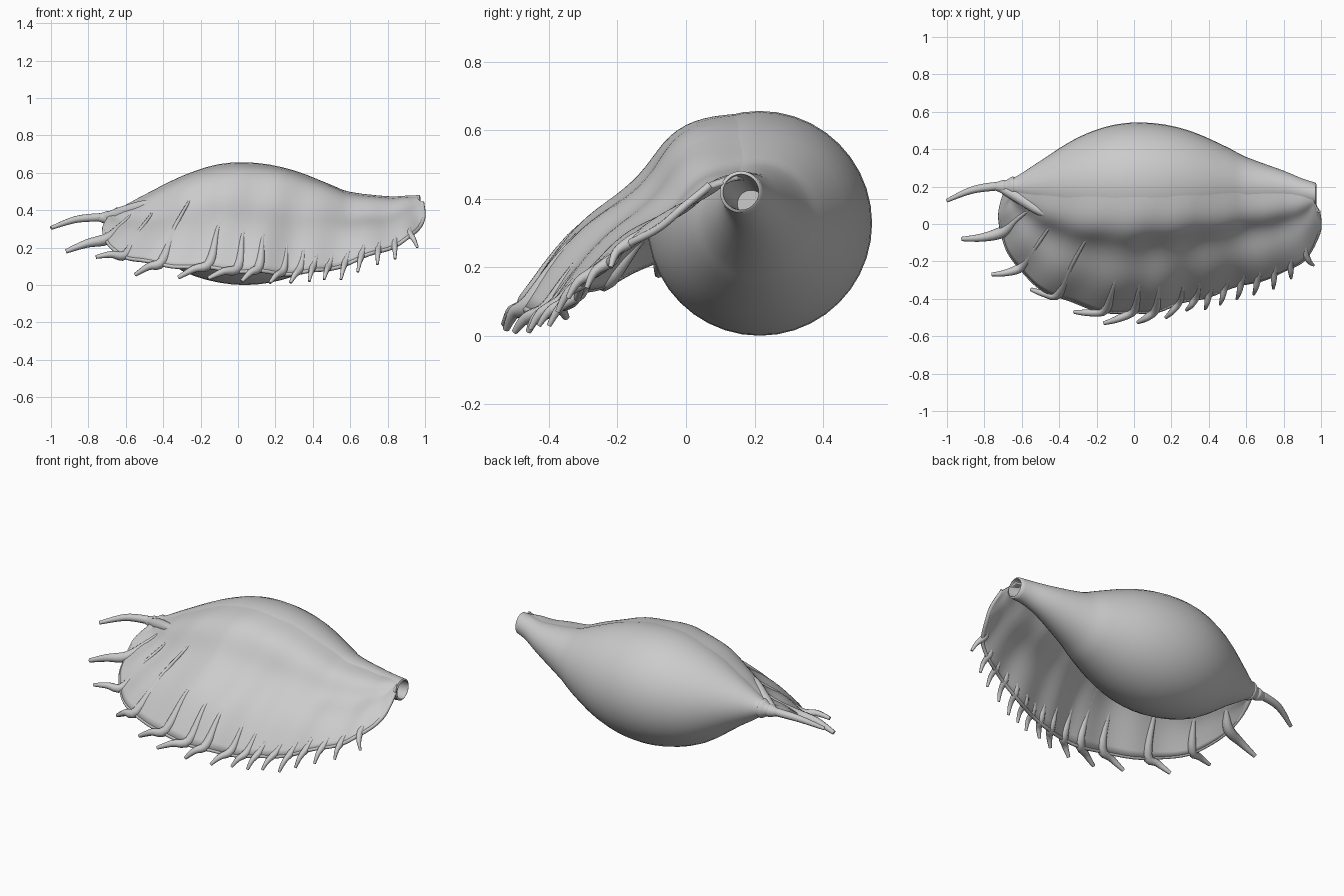
import bpy, bmesh, math
from mathutils import Vector

cube = bpy.data.objects.get("Cube")
if cube:
    bpy.data.objects.remove(cube, do_unlink=True)

shell_grey = bpy.data.materials.new("shell_grey")
shell_grey.use_nodes = True
GREY = (0.6, 0.6, 0.6, 1)
shell_grey.diffuse_color = GREY
shell_grey.node_tree.nodes["Principled BSDF"].inputs["Base Color"].default_value = GREY


def spline(points, u):
    """Catmull-Rom curve through points, u counted in points."""
    last = len(points) - 1
    i = min(max(int(u), 0), last - 1)
    f = u - i
    a, b, c, d = (Vector(points[min(max(j, 0), last)]) for j in range(i - 1, i + 3))
    return b + ((c - a) + ((a * 2 - b * 5 + c * 4 - d) + (b * 3 - a - c * 3 + d) * f) * f) * (f / 2)


def resample(points, steps):
    return [spline(points, i / steps) for i in range((len(points) - 1) * steps + 1)]


def finish(bm, name, angle=50):
    bmesh.ops.recalc_face_normals(bm, faces=bm.faces)
    mesh = bpy.data.meshes.new(name)
    bm.to_mesh(mesh)
    bm.free()
    mesh.materials.append(shell_grey)
    ob = bpy.data.objects.new(name, mesh)
    bpy.context.collection.objects.link(ob)
    bpy.ops.object.select_all(action="DESELECT")
    ob.select_set(True)
    bpy.context.view_layer.objects.active = ob
    bpy.ops.object.shade_smooth_by_angle(angle=math.radians(angle))
    return ob


def loft(name, rings, sides, along=None):
    """Skin circles given as (x, y, z, radius); along fixes their axis."""
    bm = bmesh.new()
    loops = []
    for i, ring in enumerate(rings):
        axis = along or (rings[min(i + 1, len(rings) - 1)].xyz - rings[max(i - 1, 0)].xyz).normalized()
        side = axis.cross(Vector((0, 0, 1))).normalized()
        up = side.cross(axis)
        loops.append([bm.verts.new(ring.xyz + (side * math.cos(a) + up * math.sin(a)) * ring[3])
                      for a in (math.tau * k / sides for k in range(sides))])
    for p, q in zip(loops, loops[1:]):
        for k in range(sides):
            n = (k + 1) % sides
            bm.faces.new((p[k], p[n], q[n], q[k]))
    bm.faces.new(loops[0])
    bm.faces.new(loops[-1])
    return finish(bm, name)


# Body whorl with stepped spire: x, centre y, centre z, radius
BODY = [(-.75, .2, .36, .018), (-.7, .2, .36, .036), (-.685, .2, .36, .034),
        (-.65, .2, .36, .054), (-.635, .2, .36, .052), (-.58, .2, .355, .085),
        (-.5, .205, .35, .133), (-.3, .21, .33, .253), (-.1, .215, .33, .317),
        (.1, .215, .328, .325), (.3, .215, .33, .283), (.5, .21, .335, .2),
        (.6, .205, .345, .153), (.8, .195, .385, .09), (.9, .175, .41, .068),
        (.97, .16, .42, .061)]
body_rings = resample(BODY, 3)
# Hollow mouth of the siphon
mouth = [Vector(p) for p in ((.975, .16, .42, .052), (.93, .165, .415, .048), (.82, .19, .385, .04))]
loft("body_whorl", body_rings + mouth, 40, Vector((1, 0, 0)))


def body_at(x):
    for p, q in zip(body_rings, body_rings[1:]):
        if x <= q.x:
            return p.lerp(q, (x - p.x) / (q.x - p.x))
    return body_rings[-1]


# Flared lip: root x, root angle on the whorl, outward pull, outer edge point
LIP = [(-.68, 110, .3, -.69, .16, .355), (-.62, 108, .32, -.715, .03, .29),
       (-.52, 104, .34, -.665, -.15, .19), (-.4, 100, .38, -.52, -.32, .13),
       (-.2, 96, .4, -.28, -.43, .1), (0, 95, .4, 0, -.475, .08),
       (.2, 95, .4, .22, -.43, .065), (.4, 95, .4, .45, -.36, .08),
       (.6, 95, .42, .7, -.285, .16), (.78, 95, .42, .89, -.2, .24),
       (.9, 95, .42, .985, -.05, .34), (.96, 105, .4, .985, .07, .44)]
LAST = len(LIP) - 1
OUT = Vector((0, -.7, .7))


def lip(u, t):
    col = spline(LIP, u)
    x, cy, cz, r = body_at(col[0])
    a = math.radians(col[1])
    r -= .014
    root = Vector((col[0], cy + r * math.cos(a), cz + r * math.sin(a)))
    edge = Vector(col[3:])
    pull = Vector((0, -math.sin(a), math.cos(a))) * (edge - root).length * col[2]
    point = root * (1 - t) ** 2 + (root + pull) * 2 * t * (1 - t) + edge * t * t
    # Full shoulder, hollow beneath it, and folds that deepen toward the rim
    fade = math.sin(math.pi * u / LAST)
    shoulder = .018 * math.sin(math.tau * min(t, .5)) ** 2
    hollow = .04 * math.exp(-((t - .55) / .17) ** 2)
    fold = .011 * t * math.sin(u * 5.2 + t * 4) + .03 * t * t * (1 - t) * math.sin(u * 2.3 - t * 5)
    return point + OUT * (shoulder - hollow + fold) * fade


COLS, ROWS = 110, 28
bm = bmesh.new()
grid = [[bm.verts.new(lip(i * LAST / COLS, j / ROWS)) for j in range(ROWS + 1)]
        for i in range(COLS + 1)]
for a, b in zip(grid, grid[1:]):
    for j in range(ROWS):
        bm.faces.new((a[j], b[j], b[j + 1], a[j + 1]))
sheet = finish(bm, "flared_lip", 70)
solid = sheet.modifiers.new("thickness", "SOLIDIFY")
solid.thickness = .02
solid.offset = 0

# Rounded rim along the lip
rim = [Vector((*lip(i * LAST / COLS, 1), .0115)) for i in range(COLS + 1)]
loft("lip_rim", rim, 8)

# Long finger growing past the spire
finger = [(-.4, .03, .445, .012), (-.5, .07, .428, .026), (-.62, .145, .388, .032),
          (-.72, .195, .362, .021), (-.75, .2, .362, .023), (-.87, .18, .35, .019),
          (-1, .125, .305, .01)]
loft("spire_finger", resample(finger, 5), 10)

# Lip fingers: column on the lip, base thickness, how far in they start, tip
FINGERS = [(1.45, .034, .4, (-.92, -.08, .18)), (2.5, .028, .45, (-.76, -.27, .15)),
           (3.5, .03, .45, (-.55, -.35, .055)), (4.45, .03, .6, (-.32, -.47, .04)),
           (5, .03, .65, (-.16, -.53, .035)), (5.5, .029, .7, (.02, -.525, .02)),
           (6.1, .026, .75, (.17, -.5, .012)), (6.5, .024, .8, (.28, -.46, .012)),
           (6.8, .021, .86, (.38, -.455, .02)), (7.15, .021, .86, (.46, -.43, .03)),
           (7.5, .021, .86, (.55, -.4, .03)), (7.85, .021, .86, (.64, -.375, .07)),
           (8.25, .02, .86, (.745, -.345, .11)), (8.7, .02, .86, (.84, -.29, .14)),
           (9.25, .02, .86, (.96, -.22, .2))]
for n, (u, thick, start, tip) in enumerate(FINGERS):
    tip = Vector(tip)
    base = lip(u, .98)
    knee = base.lerp(tip, .5) + Vector((0, -.012, .008))
    inner = lip(u + .6 * (1 - start), start)
    middle = lip(u + .1, (start + .98) / 2) + OUT * .003
    path = [(*inner, .007), (*middle, thick * .42), (*base, thick * .9),
            (*knee, thick * .65), (*tip, thick * .35)]
    loft(f"lip_finger_{n + 1}", resample(path, 4), 8)
